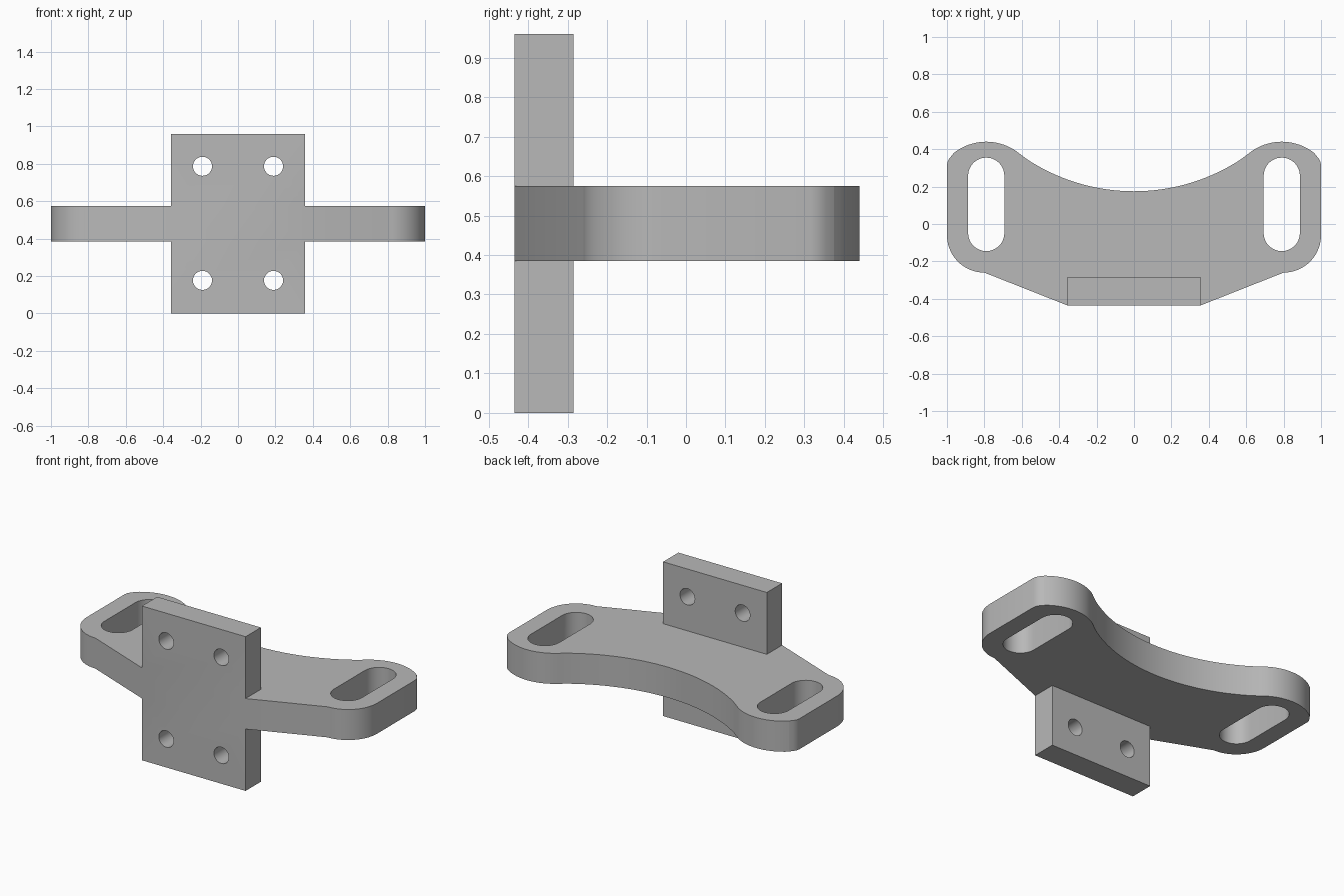
import bpy
import bmesh
from math import sin, cos, radians, hypot
from mathutils import Matrix

cube = bpy.data.objects.get("Cube")
if cube:
    bpy.data.objects.remove(cube, do_unlink=True)

grey = bpy.data.materials.new("machined grey")
grey.use_nodes = True
COLOUR = (0.48, 0.48, 0.48, 1)
grey.diffuse_color = COLOUR
grey.node_tree.nodes["Principled BSDF"].inputs["Base Color"].default_value = COLOUR


def arc(cx, cy, r, start, end, steps):
    """Points along a circular arc, angles in degrees."""
    angles = [radians(start + (end - start) * i / steps) for i in range(steps + 1)]
    return [(cx + r * cos(a), cy + r * sin(a)) for a in angles]


def prism(name, outline, low, high, matrix=Matrix()):
    """Extrude a flat outline from low to high along its own z."""
    bm = bmesh.new()
    face = bm.faces.new([bm.verts.new((x, y, low)) for x, y in outline])
    new = bmesh.ops.extrude_face_region(bm, geom=[face])["geom"]
    top = [v for v in new if isinstance(v, bmesh.types.BMVert)]
    bmesh.ops.translate(bm, verts=top, vec=(0, 0, high - low))
    bmesh.ops.recalc_face_normals(bm, faces=bm.faces)
    bm.transform(matrix)
    mesh = bpy.data.meshes.new(name)
    bm.to_mesh(mesh)
    bm.free()
    mesh.materials.append(grey)
    obj = bpy.data.objects.new(name, mesh)
    bpy.context.collection.objects.link(obj)
    return obj


def combine(target, tool, operation):
    """Apply a boolean and discard the tool."""
    mod = target.modifiers.new(operation, "BOOLEAN")
    mod.operation = operation
    mod.solver = "EXACT"
    mod.object = tool
    bpy.context.view_layer.objects.active = target
    bpy.ops.object.modifier_apply(modifier=mod.name)
    bpy.data.objects.remove(tool, do_unlink=True)


EAR_X = 0.79
BLOCK_X, FRONT, BLOCK_BACK = 0.357, -0.435, -0.285

# Right half of the plate: sloped front, rounded ear, concave back
half = [(BLOCK_X, FRONT)]
half += arc(0.8, -0.06, 0.2, -90, 0, 14)
half += [(1, 0.315), (0.996, 0.335), (0.985, 0.354), (0.965, 0.375)]
half += arc(EAR_X, 0.16, 0.28, 50, 130, 16)
sweep = arc(0, 1.217, 1.042, -54.85, -90, 18)
half += sweep[1:]
outline = half + [(-x, y) for x, y in reversed(half[:-1])]
bracket = prism("mounting_bracket", outline, 0.385, 0.575)

# Upright block across the front
block = prism("upright_block",
              [(-BLOCK_X, FRONT), (BLOCK_X, FRONT),
               (BLOCK_X, BLOCK_BACK), (-BLOCK_X, BLOCK_BACK)], 0, 0.96)
combine(bracket, block, "UNION")

for side in (-1, 1):
    # Long adjustment slot through each ear
    x = side * EAR_X
    slot = arc(x, 0.258, 0.097, 0, 180, 16) + arc(x, -0.048, 0.097, 180, 360, 16)
    combine(bracket, prism("slot_cutter", slot, 0.2, 0.8), "DIFFERENCE")
    # Bolt holes through the block, front to back
    for z in (0.177, 0.787):
        hole = arc(side * 0.19, z, 0.051, 0, 360, 28)[:-1]
        cutter = prism("bolt_hole_cutter", hole, 0.2, 0.6,
                       Matrix.Rotation(radians(90), 4, "X"))
        combine(bracket, cutter, "DIFFERENCE")

bpy.ops.object.select_all(action="DESELECT")
bracket.select_set(True)
bpy.context.view_layer.objects.active = bracket
bpy.ops.object.shade_smooth_by_angle(angle=radians(30))
